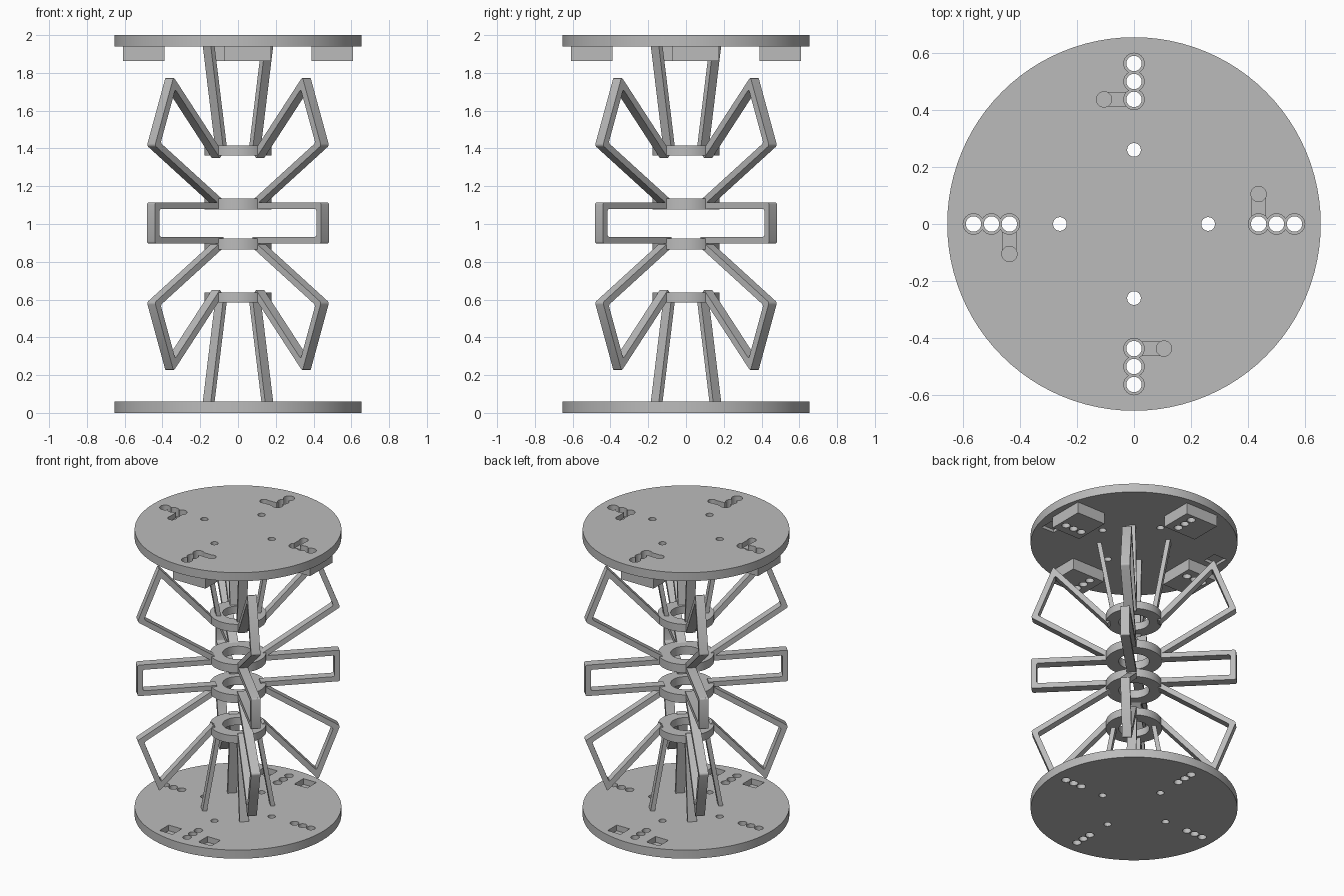
import bpy, bmesh, math
from mathutils import Matrix, Vector

cube = bpy.data.objects.get("Cube")
if cube:
    bpy.data.objects.remove(cube)

GREY = (0.5, 0.5, 0.5, 1)
mat = bpy.data.materials.new("plain grey")
mat.use_nodes = True
mat.diffuse_color = GREY
mat.node_tree.nodes["Principled BSDF"].inputs["Base Color"].default_value = GREY

HALF = 0.03                      # half thickness of the flat frames
QUARTERS = [math.radians(90 * i) for i in range(4)]


def finish(name, bm):
    bmesh.ops.recalc_face_normals(bm, faces=bm.faces[:])
    mesh = bpy.data.meshes.new(name)
    bm.to_mesh(mesh)
    bm.free()
    mesh.materials.append(mat)
    obj = bpy.data.objects.new(name, mesh)
    bpy.context.collection.objects.link(obj)
    return obj


def cylinder(name, r, z0, z1, x=0, y=0, sides=32):
    bm = bmesh.new()
    bmesh.ops.create_cone(bm, cap_ends=True, segments=sides, radius1=r, radius2=r, depth=z1 - z0,
                          matrix=Matrix.Translation((x, y, (z0 + z1) / 2)))
    return finish(name, bm)


def box(name, x0, x1, y0, y1, z0, z1, angle=0):
    bm = bmesh.new()
    bmesh.ops.create_cube(bm, size=1)
    bm.transform(Matrix.Rotation(angle, 4, 'Z')
                 @ Matrix.Translation(((x0 + x1) / 2, (y0 + y1) / 2, (z0 + z1) / 2))
                 @ Matrix.Diagonal((x1 - x0, y1 - y0, z1 - z0, 1)))
    return finish(name, bm)


def activate(obj):
    bpy.ops.object.select_all(action='DESELECT')
    obj.select_set(True)
    bpy.context.view_layer.objects.active = obj


def cut(obj, cutter):
    activate(obj)
    mod = obj.modifiers.new("cut", 'BOOLEAN')
    mod.operation, mod.solver, mod.object = 'DIFFERENCE', 'EXACT', cutter
    bpy.ops.object.modifier_apply(modifier=mod.name)
    bpy.data.objects.remove(cutter)


def smooth(obj):
    activate(obj)
    bpy.ops.object.shade_smooth_by_angle(angle=math.radians(30))


def spin(x, y, a):
    v = Matrix.Rotation(a, 3, 'Z') @ Vector((x, y, 0))
    return v.x, v.y


def strip(name, path, width, angle, flip):
    """Flat bar following an outer path in (radius, z), thickened to its left."""
    pts = [Vector(p) for p in path]
    dirs = [(b - a).normalized() for a, b in zip(pts, pts[1:])]
    inner = []
    for i, p in enumerate(pts):
        d0, d1 = dirs[max(i - 1, 0)], dirs[min(i, len(dirs) - 1)]
        n0, n1 = Vector((-d0.y, d0.x)), Vector((-d1.y, d1.x))
        inner.append(p + (n0 + n1) * width / (1 + n0.dot(n1)))
    bm = bmesh.new()
    rows = [[bm.verts.new((p.x, y, p.y)) for p in pts + inner[::-1]] for y in (-HALF, HALF)]
    n = len(rows[0])
    for row in rows:
        bm.faces.new(row)
    for i in range(n):
        j = (i + 1) % n
        bm.faces.new((rows[0][i], rows[0][j], rows[1][j], rows[1][i]))
    # round the bends but leave the hidden ends square
    ends = {0, len(pts) - 1, len(pts), n - 1}
    bends = [bm.edges.get((rows[0][i], rows[1][i])) for i in range(n) if i not in ends]
    if bends:
        bmesh.ops.bevel(bm, geom=bends, offset=0.012, segments=3, profile=0.5, affect='EDGES')
    if flip:
        bm.transform(Matrix.Translation((0, 0, 2)) @ Matrix.Diagonal((1, 1, -1, 1)))
    bm.transform(Matrix.Rotation(angle, 4, 'Z'))
    smooth(finish(name, bm))


# Frames and legs on the four diagonals
BENT = [(0.14, 1.085), (0.652, 1.415), (0.512, 1.778), (0.14, 1.373)]
MIDDLE = [(0.14, 0.897), (0.652, 0.897), (0.652, 1.114), (0.14, 1.114)]
LEG = [(0.137, 1.38), (0.235, 1.95)]
for q in QUARTERS:
    a = q + math.radians(45)
    strip("middle_frame", MIDDLE, 0.035, a, False)
    for side, flip in (("upper", False), ("lower", True)):
        strip(side + "_frame", BENT, 0.035, a, flip)
        strip(side + "_leg", LEG, 0.028, a, flip)

# Hub rings
for name, z0, z1 in (("upper_outer_ring", 1.363, 1.416), ("upper_inner_ring", 1.077, 1.135),
                     ("lower_inner_ring", 0.865, 0.923), ("lower_outer_ring", 0.584, 0.637)):
    ring = cylinder(name, 0.178, z0, z1, sides=64)
    cut(ring, cylinder("cutter", 0.097, z0 - 1, z1 + 1, sides=48))
    smooth(ring)

# End plates with hole rows
top = cylinder("top_plate", 0.655, 1.94, 2.0, sides=96)
bottom = cylinder("bottom_plate", 0.655, 0, 0.06, sides=96)
for q in QUARTERS:
    block = box("under_block", -0.075, 0.175, -0.61, -0.39, 1.862, 1.94, q)
    # recessed slot with a round end
    cut(top, box("cutter", 0, 0.105, -0.462, -0.414, 1.965, 2.1, q))
    x, y = spin(0.105, -0.437, q)
    cut(top, cylinder("cutter", 0.027, 1.955, 2.1, x, y))
    for r in (0.437, 0.5, 0.563):
        x, y = spin(0, -r, q)
        cut(top, cylinder("cutter", 0.036, 1.9, 2.1, x, y))
        cut(bottom, cylinder("cutter", 0.028, -0.1, 0.1, x, y))
        cut(block, cylinder("cutter", 0.027, 1.8, 2.0, x, y))
    x, y = spin(0, -0.26, q)
    for plate in (top, bottom):
        cut(plate, cylinder("cutter", 0.024, -1, 3, x, y))
    smooth(block)

# Square pockets in the inner faces of the plates
for sx in (-1, 1):
    for sy in (-1, 1):
        x, y = 0.15 * sx, 0.53 * sy
        cut(bottom, box("cutter", x - 0.05, x + 0.05, y - 0.05, y + 0.05, 0.02, 0.1))
    x, y = 0.53 * sx, -0.17 * sx
    cut(top, box("cutter", x - 0.05, x + 0.05, y - 0.05, y + 0.05, 1.9, 1.96))
for plate in (top, bottom):
    smooth(plate)
